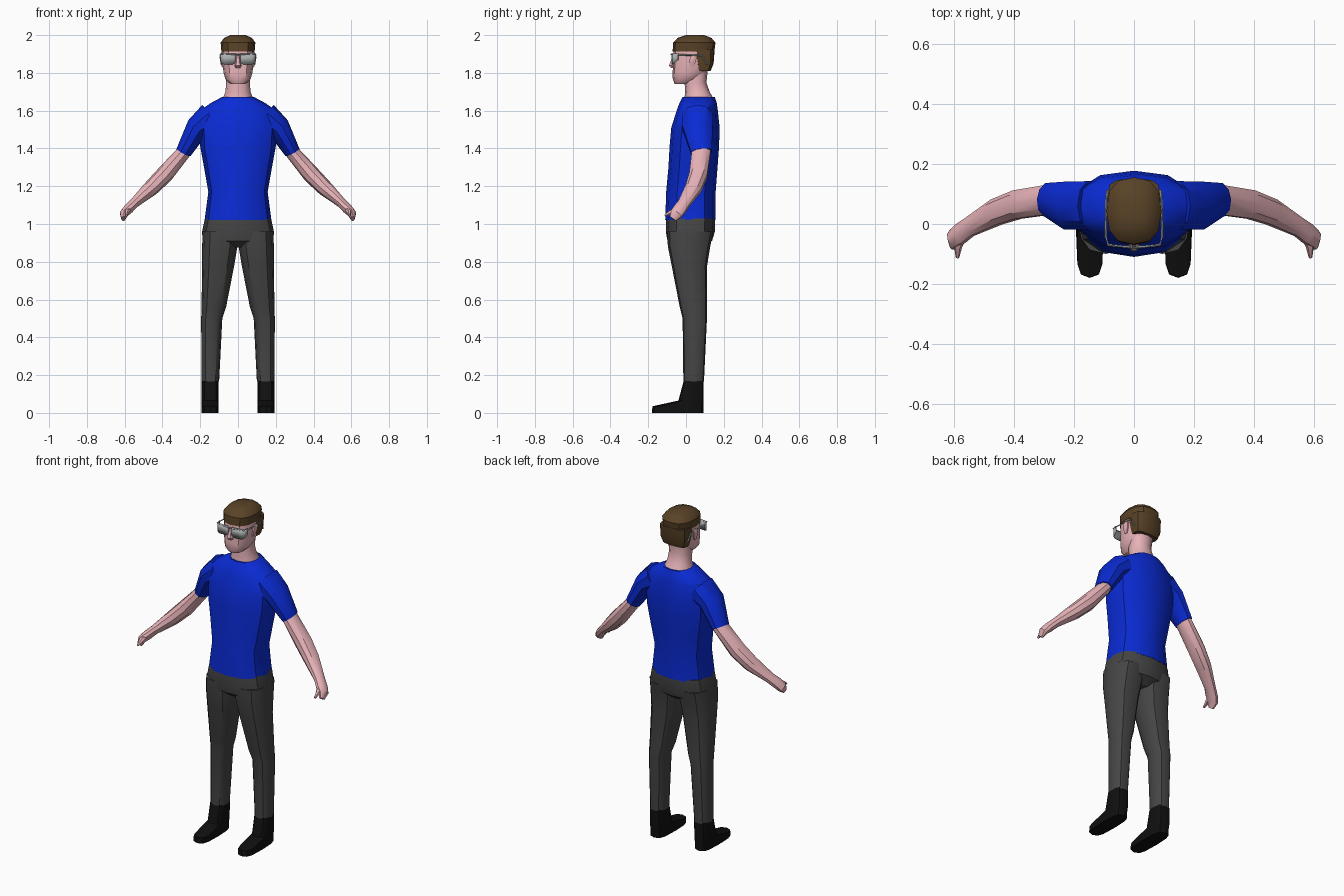
import bpy, bmesh, math
from mathutils import Vector


def material(name, r, g, b):
    m = bpy.data.materials.new(name)
    m.diffuse_color = (r, g, b, 1)
    return m


SKIN = material("skin", 0.80, 0.45, 0.48)
BLUE = material("blue_cloth", 0.003, 0.024, 0.66)
CHARCOAL = material("charcoal_cloth", 0.06, 0.06, 0.06)
BLACK = material("black_leather", 0.005, 0.005, 0.005)
BROWN = material("brown_hair", 0.10, 0.055, 0.02)
GLASS = material("grey_lens", 0.40, 0.42, 0.42)


def finish(name, bm, mat, mirror=False, angle=35):
    bmesh.ops.recalc_face_normals(bm, faces=bm.faces)
    me = bpy.data.meshes.new(name)
    bm.to_mesh(me)
    bm.free()
    ob = bpy.data.objects.new(name, me)
    bpy.context.collection.objects.link(ob)
    me.materials.append(mat)
    if mirror:
        ob.modifiers.new("Mirror", "MIRROR").use_mirror_merge = False
    bpy.ops.object.select_all(action="DESELECT")
    ob.select_set(True)
    bpy.context.view_layer.objects.active = ob
    bpy.ops.object.shade_smooth_by_angle(angle=math.radians(angle))
    return ob


def skin_rings(bm, rings):
    """Join rings of points into a closed, capped shell."""
    loops = [[bm.verts.new(p) for p in r] for r in rings]
    n = len(loops[0])
    for a, b in zip(loops, loops[1:]):
        for i in range(n):
            bm.faces.new((a[i], a[(i + 1) % n], b[(i + 1) % n], b[i]))
    bm.faces.new(loops[0])
    bm.faces.new(loops[-1])


def unit_ring(sides, power):
    pts = []
    for i in range(sides):
        a = 2 * math.pi * i / sides
        c, s = math.cos(a), math.sin(a)
        pts.append((math.copysign(abs(c) ** power, c), math.copysign(abs(s) ** power, s)))
    return pts


def stack(bm, levels, cx=None, sides=12, power=0.8):
    """Horizontal rings: (z, x_min, x_max, y_front, y_back)."""
    rings = []
    for z, x0, x1, y0, y1 in levels:
        rings.append([((x0 + x1) / 2 + u * (x1 - x0) / 2, (y0 + y1) / 2 + v * (y1 - y0) / 2, z)
                      for u, v in unit_ring(sides, power)])
    skin_rings(bm, rings)


def centred(levels):
    return [(z, -w, w, f, b) for z, w, f, b in levels]


def tube(bm, path, sides=10, power=0.95):
    """Rings across a bent path: (x, y, z, radius, depth radius)."""
    pts = [Vector(p[:3]) for p in path]
    rings = []
    for i, p in enumerate(path):
        t = (pts[min(i + 1, len(pts) - 1)] - pts[max(i - 1, 0)]).normalized()
        ref = Vector((0, 1, 0)) if abs(t.y) < 0.8 else Vector((0, 0, 1))
        u = t.cross(ref).normalized()
        v = t.cross(u)
        rings.append([pts[i] + u * a * p[3] + v * b * p[4] for a, b in unit_ring(sides, power)])
    skin_rings(bm, rings)


# Shirt body
bm = bmesh.new()
stack(bm, centred([
    (1.02, 0.177, -0.11, 0.157), (1.17, 0.157, -0.105, 0.157), (1.30, 0.18, -0.093, 0.167),
    (1.41, 0.20, -0.087, 0.175), (1.51, 0.203, -0.078, 0.178), (1.605, 0.195, -0.048, 0.168),
    (1.64, 0.145, -0.035, 0.163), (1.672, 0.085, -0.018, 0.152)]), power=0.85)
finish("shirt", bm, BLUE)

# Sleeves
bm = bmesh.new()
tube(bm, [(0.14, 0.062, 1.565, 0.082, 0.085), (0.215, 0.062, 1.51, 0.062, 0.084),
          (0.288, 0.082, 1.38, 0.042, 0.058)])
finish("sleeves", bm, BLUE, True)

# Arms and hands
bm = bmesh.new()
tube(bm, [(0.24, 0.08, 1.45, 0.036, 0.05), (0.29, 0.08, 1.377, 0.038, 0.052),
          (0.39, 0.065, 1.26, 0.046, 0.05), (0.46, 0.04, 1.19, 0.042, 0.046),
          (0.55, -0.01, 1.11, 0.026, 0.034), (0.58, -0.032, 1.08, 0.027, 0.036),
          (0.603, -0.05, 1.055, 0.023, 0.034), (0.607, -0.07, 1.028, 0.011, 0.02)])
tube(bm, [(0.57, -0.035, 1.085, 0.014, 0.014), (0.588, -0.075, 1.065, 0.014, 0.014),
          (0.59, -0.112, 1.045, 0.006, 0.006)], sides=6)
finish("arms", bm, SKIN, True)

# Trousers: hips, then legs
bm = bmesh.new()
stack(bm, centred([(1.03, 0.175, -0.105, 0.155), (0.96, 0.19, -0.107, 0.153),
                   (0.91, 0.188, -0.098, 0.138), (0.875, 0.12, -0.05, 0.09)]))
finish("trouser_hips", bm, CHARCOAL)
bm = bmesh.new()
stack(bm, [(0.96, 0.003, 0.187, -0.10, 0.145), (0.88, 0.003, 0.19, -0.096, 0.128),
           (0.78, 0.02, 0.19, -0.076, 0.112), (0.56, 0.063, 0.193, -0.033, 0.111),
           (0.50, 0.083, 0.195, -0.018, 0.111), (0.165, 0.10, 0.193, -0.014, 0.095)])
finish("trouser_legs", bm, CHARCOAL, True)

# Boots
bm = bmesh.new()
stack(bm, [(0.17, 0.102, 0.192, -0.012, 0.093), (0.065, 0.102, 0.193, -0.04, 0.093),
           (0.035, 0.102, 0.193, -0.178, 0.093), (0.0, 0.102, 0.193, -0.18, 0.093)], power=0.6)
finish("boots", bm, BLACK, True)

# Head: neck, skull, ears and nose
bm = bmesh.new()
stack(bm, centred([(1.655, 0.085, -0.01, 0.15), (1.70, 0.066, -0.004, 0.125),
                   (1.75, 0.063, -0.008, 0.108), (1.81, 0.065, 0.0, 0.115)]), power=0.9)
stack(bm, centred([(1.742, 0.04, -0.06, 0.03), (1.765, 0.066, -0.07, 0.07),
                   (1.80, 0.076, -0.071, 0.11), (1.85, 0.083, -0.068, 0.125),
                   (1.91, 0.085, -0.067, 0.135), (1.96, 0.08, -0.055, 0.13)]), power=0.78)
finish("head", bm, SKIN)
bm = bmesh.new()
stack(bm, [(1.83, 0.078, 0.085, 0.02, 0.04), (1.86, 0.08, 0.094, 0.015, 0.055),
           (1.885, 0.08, 0.098, 0.02, 0.058), (1.897, 0.08, 0.092, 0.03, 0.05)], sides=6)
finish("ears", bm, SKIN, True)
bm = bmesh.new()
stack(bm, centred([(1.825, 0.012, -0.078, -0.05), (1.838, 0.018, -0.092, -0.05),
                   (1.895, 0.008, -0.071, -0.05)]), sides=6)
finish("nose", bm, SKIN, angle=20)

# Hair: cap and back of the head
bm = bmesh.new()
stack(bm, centred([(1.912, 0.088, -0.071, 0.15), (1.96, 0.092, -0.068, 0.156),
                   (1.985, 0.074, -0.045, 0.135), (2.0, 0.04, 0.0, 0.095)]), power=0.78)
stack(bm, centred([(1.81, 0.076, 0.055, 0.13), (1.85, 0.086, 0.048, 0.146),
                   (1.925, 0.0885, 0.03, 0.152)]), power=0.6)
finish("hair", bm, BROWN)

# Glasses: wrapped lenses with arms and bridge
bm = bmesh.new()
cols = [(0.012, -0.077, 1.855), (0.028, -0.077, 1.845), (0.075, -0.075, 1.845),
        (0.09, -0.067, 1.85), (0.096, -0.042, 1.868)]
pairs = [(bm.verts.new((x, y, zb)), bm.verts.new((x, y, 1.903))) for x, y, zb in cols]
for a, b in zip(pairs, pairs[1:]):
    bm.faces.new((a[0], b[0], b[1], a[1]))
lens = finish("lenses", bm, GLASS, True)
solid = lens.modifiers.new("Solidify", "SOLIDIFY")
solid.thickness = 0.005
bm = bmesh.new()
r = 0.004
tube(bm, [(0.095, -0.045, 1.896, r, r), (0.092, 0.085, 1.892, r, r),
          (0.089, 0.112, 1.845, r, r)], sides=4)
tube(bm, [(0.0, -0.079, 1.897, r, r), (0.09, -0.07, 1.901, r, r)], sides=4)
finish("glasses_frame", bm, GLASS, True)
